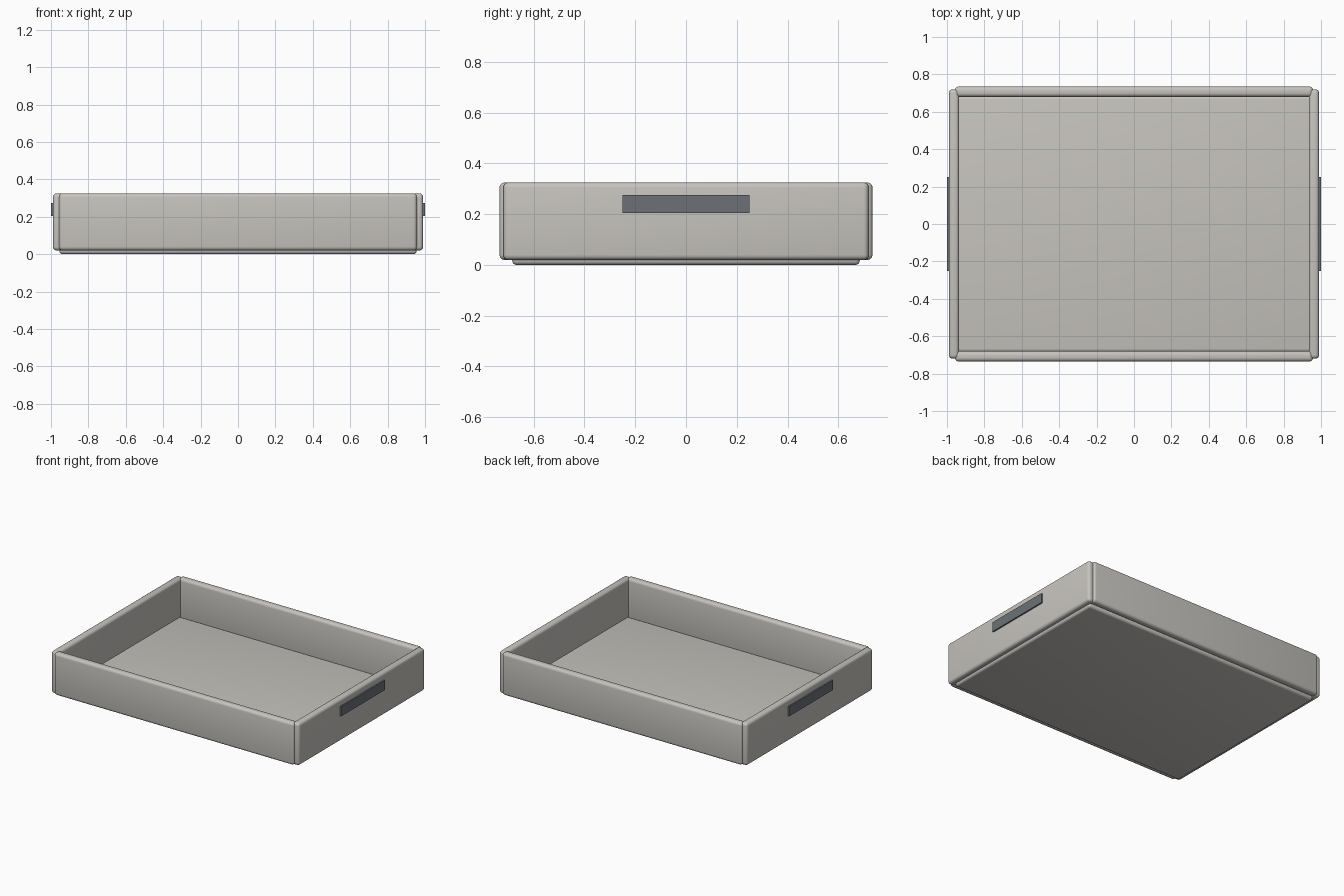
import bpy

if "Cube" in bpy.data.objects:
    bpy.data.objects.remove(bpy.data.objects["Cube"])

def material(name, rgb):
    m = bpy.data.materials.new(name)
    m.diffuse_color = (*rgb, 1.0)
    m.use_nodes = True
    m.node_tree.nodes["Principled BSDF"].inputs["Base Color"].default_value = m.diffuse_color
    return m

shell = material("warm light grey", (0.57, 0.55, 0.515))
dark = material("dark slate", (0.15, 0.167, 0.182))

def box(name, lo, hi, mat, bevel=0.0):
    """Box between two corners, with optional rounded edges."""
    centre = [(a + b) / 2 for a, b in zip(lo, hi)]
    bpy.ops.mesh.primitive_cube_add(size=1, location=centre)
    ob = bpy.context.object
    ob.name = name
    ob.scale = [b - a for a, b in zip(lo, hi)]
    bpy.ops.object.transform_apply(location=False, rotation=False, scale=True)
    ob.data.materials.append(mat)
    if bevel:
        mod = ob.modifiers.new("round edges", 'BEVEL')
        mod.width = bevel
        mod.segments = 4
        bpy.ops.object.modifier_apply(modifier=mod.name)
        bpy.ops.object.shade_smooth_by_angle(angle=0.6)
    return ob

# Floor of the tray
box("tray_floor", (-0.955, -0.685, 0.0), (0.955, 0.685, 0.05), shell, 0.018)

# Long front and back walls
for name, s in (("front_wall", -1), ("back_wall", 1)):
    y0, y1 = sorted((s * 0.68, s * 0.735))
    box(name, (-0.957, y0, 0.02), (0.957, y1, 0.325), shell, 0.02)

# Short side walls, each with a dark grip plate near the rim
for name, s in (("left", -1), ("right", 1)):
    x0, x1 = sorted((s * 0.935, s * 0.99))
    box(name + "_wall", (x0, -0.72, 0.02), (x1, 0.72, 0.325), shell, 0.02)
    x0, x1 = sorted((s * 0.98, s * 1.0))
    box(name + "_grip", (x0, -0.25, 0.205), (x1, 0.25, 0.275), dark)
